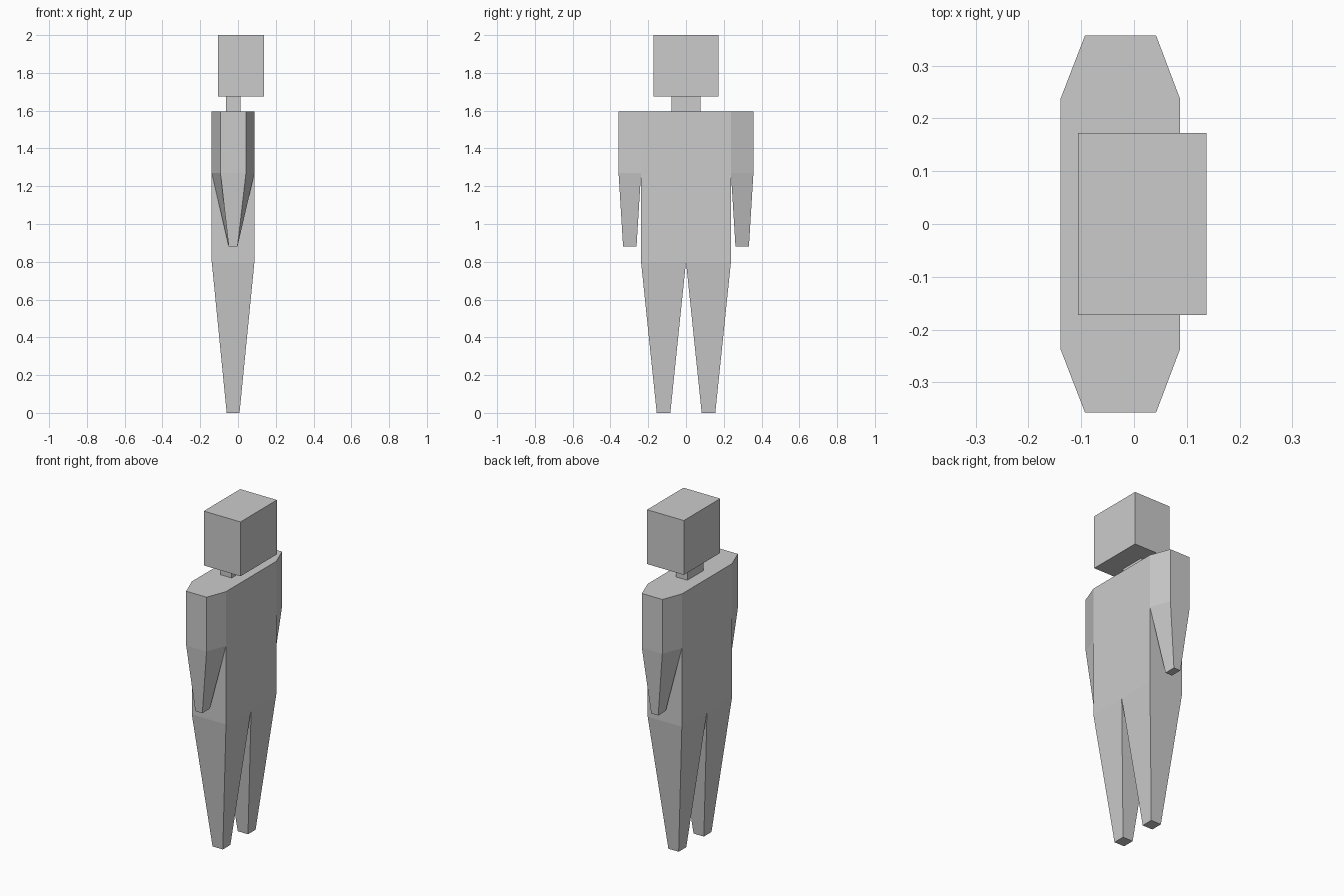
import bpy, bmesh
from mathutils import Vector

if "Cube" in bpy.data.objects:
    bpy.data.objects.remove(bpy.data.objects["Cube"])


def make_object(name, bm):
    bmesh.ops.recalc_face_normals(bm, faces=bm.faces)
    mesh = bpy.data.meshes.new(name)
    bm.to_mesh(mesh)
    bm.free()
    obj = bpy.data.objects.new(name, mesh)
    bpy.context.collection.objects.link(obj)
    return obj


def box_bmesh(lo, hi):
    bm = bmesh.new()
    bmesh.ops.create_cube(bm, size=1)
    lo, hi = Vector(lo), Vector(hi)
    for v in bm.verts:
        v.co = Vector([lo[i] if v.co[i] < 0 else hi[i] for i in range(3)])
    return bm


def face_near(bm, point):
    return min(bm.faces, key=lambda f: (f.calc_center_median() - Vector(point)).length)


def extrude_to(bm, point, **limits):
    """Extrude the face nearest point, fitting its corners to per-axis limits."""
    face = bmesh.ops.extrude_discrete_faces(bm, faces=[face_near(bm, point)])["faces"][0]
    centre = face.calc_center_median()
    for v in face.verts:
        for axis, (a, b) in limits.items():
            i = "xyz".index(axis)
            v.co[i] = a if v.co[i] < centre[i] else b


X0, X1, SIDE = -0.139, 0.087, 0.238
MID = (X0 + X1) / 2
HIP, ARMPIT, TOP = 0.80, 1.27, 1.595

# Half torso, open on the mirror plane and cut at armpit height
bm = box_bmesh((X0, 0, HIP), (X1, SIDE, TOP))
bmesh.ops.delete(bm, geom=[face_near(bm, (MID, 0, (HIP + TOP) / 2))], context="FACES_ONLY")
bmesh.ops.bisect_plane(bm, geom=bm.verts[:] + bm.edges[:] + bm.faces[:],
                       plane_co=(0, 0, ARMPIT), plane_no=(0, 0, 1))

# Shoulder, tapered arm and tapered leg
extrude_to(bm, (MID, SIDE, (ARMPIT + TOP) / 2), x=(-0.093, 0.042), y=(0.357, 0.357))
extrude_to(bm, (MID, 0.298, ARMPIT), x=(-0.049, -0.003), y=(0.262, 0.333), z=(0.88, 0.88))
extrude_to(bm, (MID, SIDE / 2, HIP), x=(-0.060, 0.008), y=(0.083, 0.155), z=(0, 0))

body = make_object("body", bm)
mirror = body.modifiers.new("Mirror", "MIRROR")
mirror.use_axis = (False, True, False)
mirror.use_clip = True

# Neck and head
make_object("neck", box_bmesh((-0.063, -0.077, TOP), (0.012, 0.077, 1.675)))
make_object("head", box_bmesh((-0.106, -0.172, 1.675), (0.137, 0.172, 2.0)))
